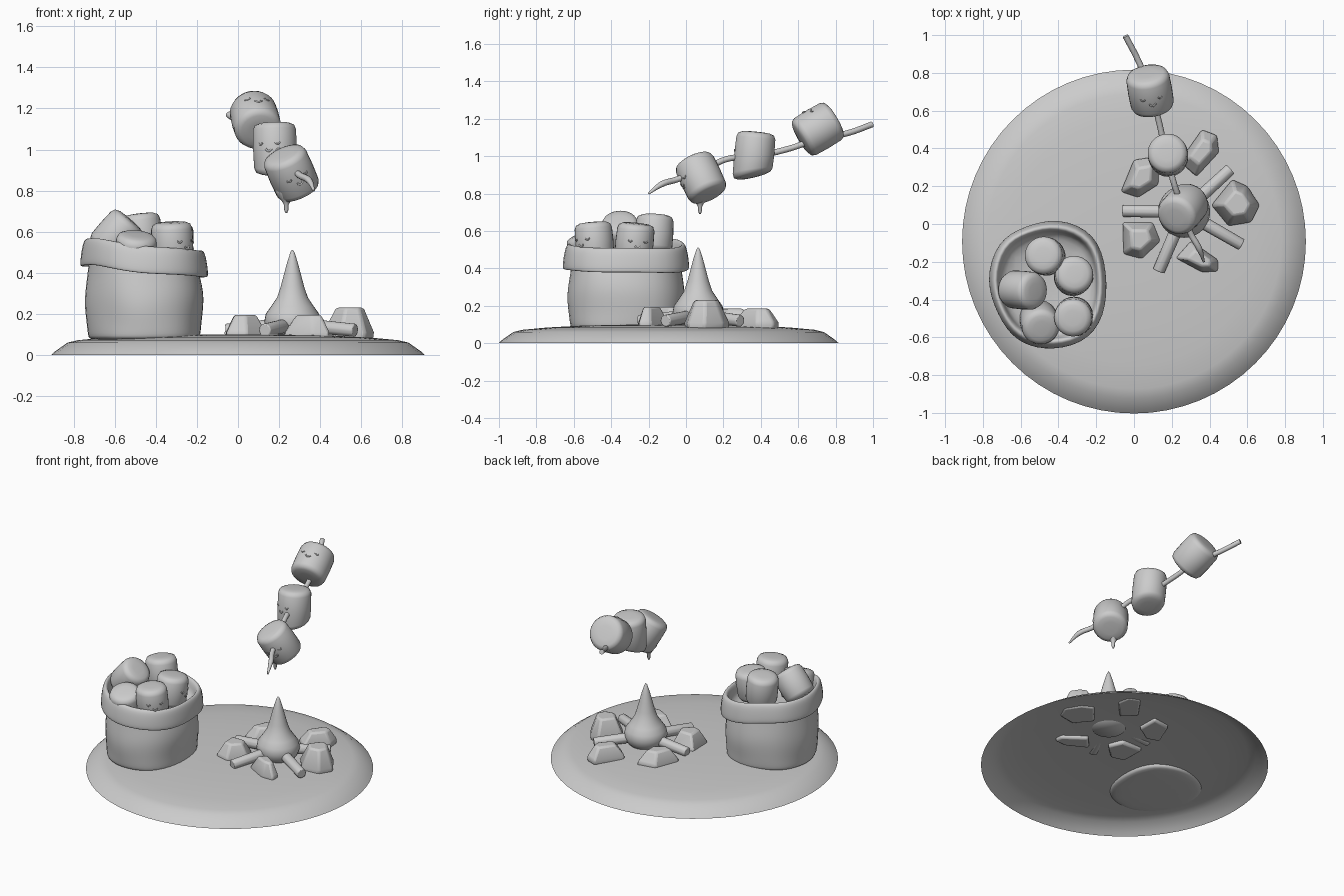
import bpy, bmesh, math
from mathutils import Vector, Matrix

cube = bpy.data.objects.get("Cube")
if cube:
    bpy.data.objects.remove(cube)

clay = bpy.data.materials.new("plain_grey")
clay.use_nodes = True
GREY = (0.6, 0.6, 0.6, 1)
clay.diffuse_color = GREY
clay.node_tree.nodes["Principled BSDF"].inputs["Base Color"].default_value = GREY


def finish(name, bm, angle=180, subdiv=0, bevel=0):
    """Turn a bmesh into a shaded object with optional modifiers."""
    bmesh.ops.recalc_face_normals(bm, faces=bm.faces)
    mesh = bpy.data.meshes.new(name)
    bm.to_mesh(mesh)
    bm.free()
    ob = bpy.data.objects.new(name, mesh)
    bpy.context.collection.objects.link(ob)
    mesh.materials.append(clay)
    if bevel:
        mod = ob.modifiers.new("bevel", 'BEVEL')
        mod.width, mod.segments = bevel, 2
    if subdiv:
        mod = ob.modifiers.new("subdivision", 'SUBSURF')
        mod.levels = mod.render_levels = subdiv
    bpy.ops.object.select_all(action='DESELECT')
    ob.select_set(True)
    bpy.context.view_layer.objects.active = ob
    bpy.ops.object.shade_smooth_by_angle(angle=math.radians(angle))
    return ob


def loft(rings, cap_start=True, cap_end=True):
    """Skin a list of equal-length closed rings of points."""
    bm = bmesh.new()
    loops = [[bm.verts.new(p) for p in ring] for ring in rings]
    for a, b in zip(loops, loops[1:]):
        for i in range(len(a)):
            j = (i + 1) % len(a)
            bm.faces.new((a[i], a[j], b[j], b[i]))
    if cap_start:
        bm.faces.new(loops[0])
    if cap_end:
        bm.faces.new(loops[-1])
    return bm


def circle(r, z, n=32):
    return [Vector((r * math.cos(t), r * math.sin(t), z))
            for t in (math.tau * i / n for i in range(n))]


def lathe(profile, n=32, **caps):
    return loft([circle(r, z, n) for r, z in profile], **caps)


def tube(name, points, radius, tip=1.0, sides=4):
    """Smooth round path, optionally tapered at its first point."""
    curve = bpy.data.curves.new(name, 'CURVE')
    curve.dimensions = '3D'
    curve.bevel_depth, curve.bevel_resolution = radius, sides
    curve.use_fill_caps = True
    spline = curve.splines.new('BEZIER')
    spline.bezier_points.add(len(points) - 1)
    for i, (bp, p) in enumerate(zip(spline.bezier_points, points)):
        bp.co = p
        bp.handle_left_type = bp.handle_right_type = 'AUTO'
        bp.radius = tip if i == 0 else 1
    ob = bpy.data.objects.new(name, curve)
    bpy.context.collection.objects.link(ob)
    curve.materials.append(clay)
    return ob


# Ground mound: an open dome with a steep rim
ground = lathe([(.91, 0), (.89, .018), (.83, .06), (.78, .072), (.65, .084),
                (.45, .095), (.2, .1), (.03, .1)], 64, cap_start=False)
bmesh.ops.translate(ground, verts=ground.verts, vec=(0, -.093, 0))
finish("ground", ground)

# Sack: uneven outline lofted up, folded over into a tilted cuff
MID = Vector((-.46, -.31, 0))
OUTLINE = [(-.14, -.25), (-.2, -.05), (-.4, .03), (-.58, -.01), (-.72, -.09),
           (-.785, -.3), (-.72, -.49), (-.63, -.61), (-.48, -.67), (-.27, -.64), (-.155, -.49)]


def sack_ring(scale, z, tilt=0, ripple=0):
    ring = []
    for i, (x, y) in enumerate(OUTLINE):
        d = Vector((x, y, 0)) - MID
        s = scale + ripple * math.sin(i * 2.3 + z * 9)
        ring.append(MID + d * s + Vector((0, 0, z - tilt * d.x + ripple * math.cos(i * 2))))
    return ring


sack = loft([sack_ring(.84, .07), sack_ring(.89, .085), sack_ring(.9, .15, 0, .02),
             sack_ring(.94, .26, .02, .03), sack_ring(.9, .36, .06, .02),
             sack_ring(.87, .43, .11)], cap_end=False)
finish("sack_body", sack, subdiv=2)
cuff = loft([sack_ring(.88, .45, .11), sack_ring(.97, .405, .11, .01),
             sack_ring(1.02, .4, .11, .015), sack_ring(1.0, .47, .11, .01),
             sack_ring(.96, .535, .11, .01), sack_ring(.88, .54, .11, .01),
             sack_ring(.84, .5, .11), sack_ring(.8, .4, .11)], cap_start=False)
finish("sack_cuff", cuff, subdiv=2)


# Marshmallows: rounded drums with a small sleepy face on one side
def marshmallow(name, centre, axis, r=.1, h=.2, face=None, wedge=0):
    b = .03
    profile = [(r * .4, -h / 2 - .003), (r - b, -h / 2), (r - b * .3, -h / 2 + b * .3),
               (r, -h / 2 + b), (r * 1.02, 0), (r, h / 2 - b),
               (r - b * .3, h / 2 - b * .3), (r - b, h / 2), (r * .4, h / 2 + .003)]
    z = Vector(axis).normalized()
    x = Vector(face or (1, .2, .1))
    x = (x - z * x.dot(z)).normalized()
    frame = Matrix((x, z.cross(x), z)).transposed().to_4x4()
    frame.translation = centre
    bm = lathe(profile)
    for v in bm.verts:
        v.co.z *= 1 + wedge * v.co.x / r if v.co.z < 0 else 1
    bm.transform(frame)
    finish(name, bm)
    if not face:
        return

    def on_side(angle, height):
        return frame @ Vector((r * 1.015 * math.cos(angle), r * 1.015 * math.sin(angle), height))

    for side in (-1, 1):
        tube(name + "_eye_" + ("left" if side > 0 else "right"),
             [on_side(side * a, .015 + k) for a, k in ((.3, 0), (.42, -.008), (.54, 0))], .004, sides=1)
    tube(name + "_mouth", [on_side(a, -.015 - k) for a, k in ((-.15, 0), (0, .012), (.15, 0))],
         .005, sides=1)


FRONT = (0, -1, 0)
marshmallow("sack_marshmallow_back", (-.47, -.17, .585), (-.12, .05, 1))
marshmallow("sack_marshmallow_side", (-.32, -.275, .54), (.06, .1, 1), face=(1, .2, 0))
marshmallow("sack_marshmallow_front", (-.32, -.49, .545), (-.04, -.08, 1), face=(.7, -.7, 0))
marshmallow("sack_marshmallow_low", (-.5, -.52, .49), (.1, -.35, 1), face=FRONT)
marshmallow("sack_marshmallow_leaning", (-.59, -.35, .58), (.66, -.05, .75))

marshmallow("skewer_marshmallow_near", (.26, .08, .885), (-.37, -.4, .85), .11, .22, face=(.2, -1, 0))
marshmallow("skewer_marshmallow_middle", (.18, .365, 1.01), (-.03, .1, 1), .105, .235,
            face=(-.3, -1, 0), wedge=.3)
marshmallow("skewer_marshmallow_far", (.085, .705, 1.145), (-.15, .85, .5), .115, .215,
            face=(.1, -.5, 1))

# Melting drip under the nearest marshmallow
drip = lathe([(.004, .69), (.01, .705), (.011, .73), (.022, .75), (.05, .785), (.06, .82)], 12)
bmesh.ops.translate(drip, verts=drip.verts, vec=(.235, .075, 0))
finish("marshmallow_drip", drip)

# Skewer stick
tube("skewer_stick", [(.37, -.2, .8), (.345, -.13, .85), (.3, -.05, .875), (.25, .1, .93),
                      (.21, .22, .985), (.17, .37, 1.0), (.13, .55, 1.04),
                      (.09, .7, 1.09), (.02, .87, 1.125), (-.045, .995, 1.17)], .016, tip=.35)

# Flame: a teardrop of revolution
flame = lathe([(.1, .09), (.125, .12), (.138, .16), (.13, .2), (.105, .235), (.075, .28),
               (.058, .33), (.042, .39), (.026, .45), (.01, .5), (.002, .512)])
bmesh.ops.translate(flame, verts=flame.verts, vec=(.265, .065, 0))
finish("flame", flame)


# Ring of faceted stones around the fire
def stone(name, outline, top):
    mid = sum((Vector((x, y, 0)) for x, y in outline), Vector()) / len(outline)
    rings = []
    for scale, z in ((.97, .075), (1, .11), (.55, top)):
        ring = []
        for x, y in outline:
            d = Vector((x, y, 0)) - mid
            ring.append(mid + d * scale + Vector((0, 0, z)))
        rings.append(ring)
    finish(name, loft(rings), angle=35, bevel=.012)


stone("stone_back_left", [(-.07, .17), (.02, .14), (.13, .21), (.13, .36), (0, .34)], .185)
stone("stone_back", [(.24, .33), (.33, .25), (.45, .38), (.44, .47), (.36, .5)], .185)
stone("stone_side", [(.41, .1), (.5, -.01), (.62, .01), (.665, .1), (.6, .2), (.52, .235)], .23)
stone("stone_front_left", [(-.06, .01), (-.055, -.16), (.04, -.185), (.14, -.09), (.1, .01)], .195)
stone("stone_front", [(.22, -.18), (.36, -.255), (.445, -.25), (.445, -.19), (.3, -.09)], .195)

# Firewood radiating from the flame
for name, end in (("left", (-.06, .07)), ("back", (.51, .29)),
                  ("front", (.13, -.25)), ("right", (.57, -.11))):
    a, b = Vector((.265, .065, .15)), Vector((*end, .12))
    log = lathe([(.036, 0), (.033, (b - a).length)], 10)
    log.transform(Matrix.Translation(a) @ (b - a).to_track_quat('Z', 'Y').to_matrix().to_4x4())
    finish("firewood_" + name, log, angle=40, bevel=.006)
